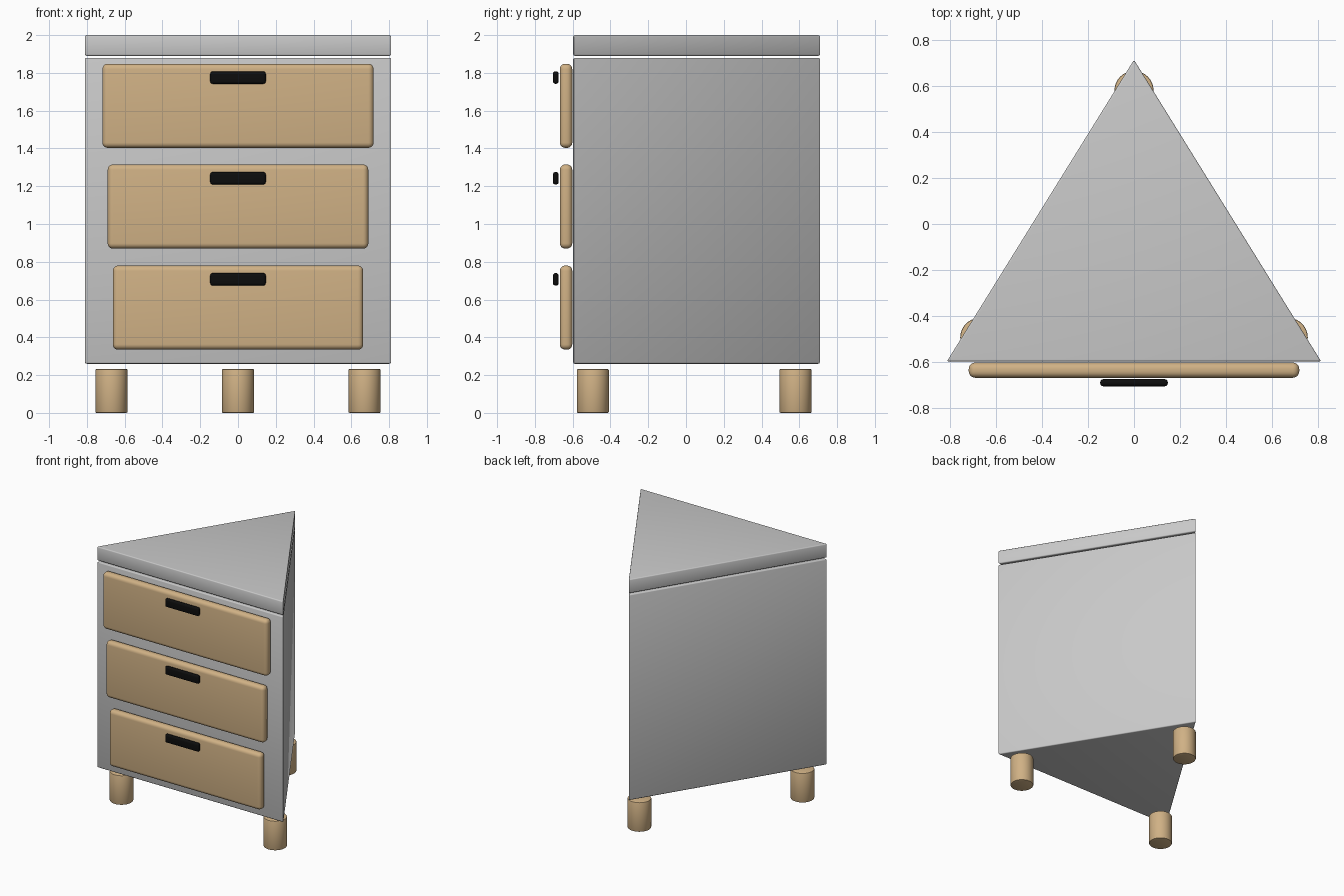
import bpy
import bmesh
from math import radians

if "Cube" in bpy.data.objects:
    bpy.data.objects.remove(bpy.data.objects["Cube"])


def material(name, colour):
    mat = bpy.data.materials.new(name)
    mat.use_nodes = True
    mat.diffuse_color = (*colour, 1)
    shader = mat.node_tree.nodes["Principled BSDF"]
    shader.inputs["Base Color"].default_value = (*colour, 1)
    shader.inputs["Roughness"].default_value = 0.6
    return mat


grey = material("grey paint", (0.58, 0.58, 0.58))
wood = material("light wood", (0.63, 0.44, 0.235))
black = material("black handle", (0.004, 0.004, 0.004))


def finish(name, bm, mat, bevel, segments):
    """Round the sharp edges and turn the mesh into a smooth-shaded object."""
    bmesh.ops.recalc_face_normals(bm, faces=bm.faces)
    sharp = [e for e in bm.edges if e.calc_face_angle() > radians(40)]
    bmesh.ops.bevel(bm, geom=sharp, offset=bevel, segments=segments,
                    profile=0.5, affect='EDGES', clamp_overlap=True)
    mesh = bpy.data.meshes.new(name)
    bm.to_mesh(mesh)
    bm.free()
    mesh.materials.append(mat)
    obj = bpy.data.objects.new(name, mesh)
    bpy.context.collection.objects.link(obj)
    bpy.ops.object.select_all(action='DESELECT')
    obj.select_set(True)
    bpy.context.view_layer.objects.active = obj
    bpy.ops.object.shade_smooth_by_angle(angle=radians(35))
    return obj


def prism(name, outline, z0, z1, mat, bevel, segments):
    bm = bmesh.new()
    base = bm.faces.new([bm.verts.new((x, y, z0)) for x, y in outline])
    top = bmesh.ops.extrude_face_region(bm, geom=[base])["geom"]
    bmesh.ops.translate(bm, vec=(0, 0, z1 - z0),
                        verts=[v for v in top if isinstance(v, bmesh.types.BMVert)])
    return finish(name, bm, mat, bevel, segments)


def panel(name, half_width, y0, y1, z0, z1, mat, bevel):
    outline = [(-half_width, y0), (half_width, y0), (half_width, y1), (-half_width, y1)]
    return prism(name, outline, z0, z1, mat, bevel, 5)


def leg(name, x, y):
    bm = bmesh.new()
    bmesh.ops.create_cone(bm, cap_ends=True, segments=32, radius1=0.085,
                          radius2=0.085, depth=0.232)
    bmesh.ops.translate(bm, vec=(x, y, 0.116), verts=bm.verts)
    return finish(name, bm, wood, 0.006, 2)


# Triangular cabinet and its top slab
triangle = [(-0.813, -0.597), (0.813, -0.597), (0, 0.713)]
prism("cabinet_body", triangle, 0.26, 1.88, grey, 0.008, 3)
prism("cabinet_top", triangle, 1.89, 2.0, grey, 0.008, 3)

# Drawers narrow slightly towards the floor, each with a bar handle
for name, half_width, z in (("bottom", 0.663, 0.335),
                            ("middle", 0.69, 0.87),
                            ("top", 0.718, 1.403)):
    panel(name + "_drawer", half_width, -0.668, -0.602, z, z + 0.445, wood, 0.028)
    panel(name + "_handle", 0.147, -0.705, -0.674, z + 0.339, z + 0.405, black, 0.014)

# Three round legs
leg("left_front_leg", 0.67, -0.493)
leg("right_front_leg", -0.67, -0.493)
leg("back_leg", 0, 0.58)
